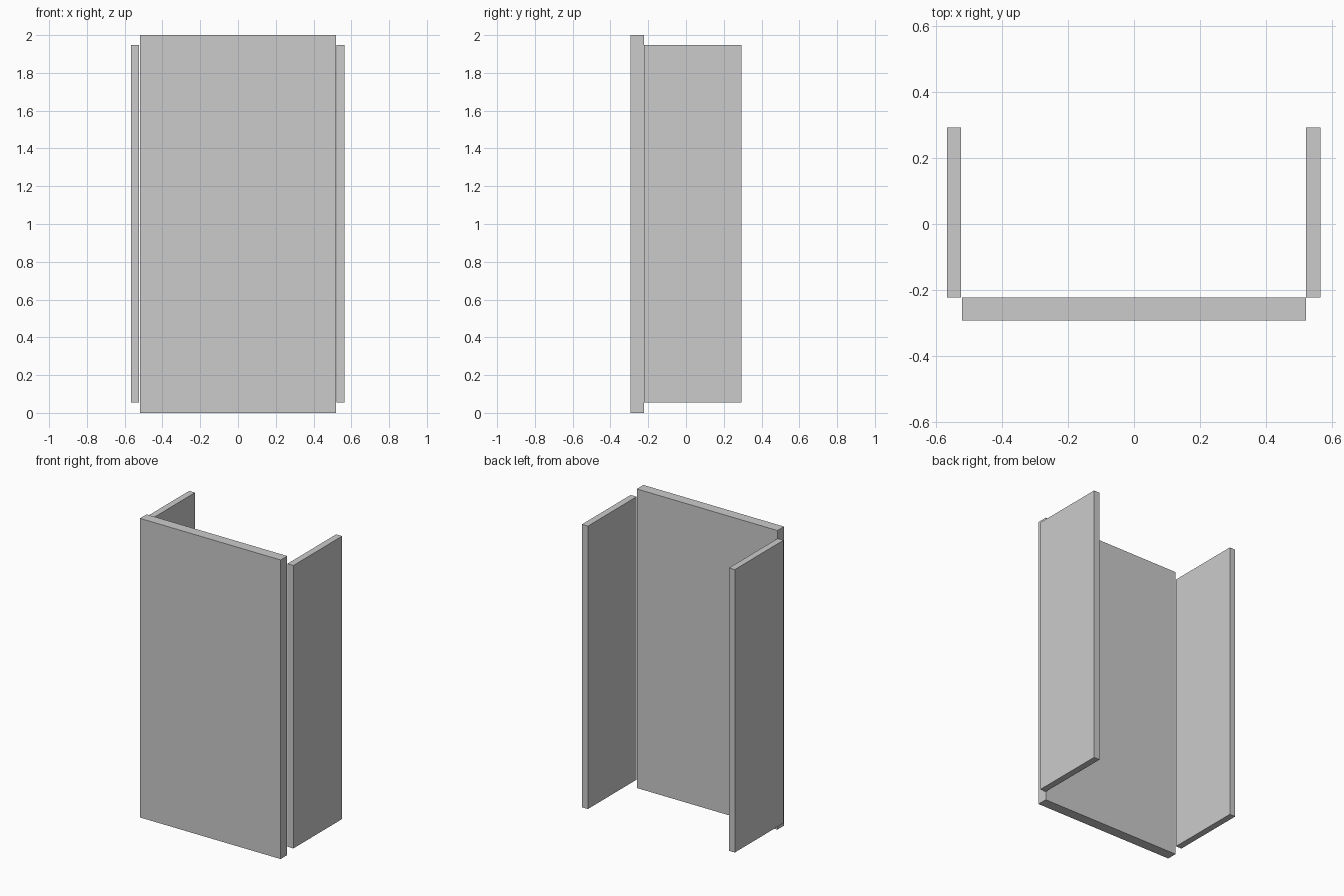
import bpy

if "Cube" in bpy.data.objects:
    bpy.data.objects.remove(bpy.data.objects["Cube"])


def box(name, lo, hi):
    """Axis-aligned box between two corners."""
    centre = [(a + b) / 2 for a, b in zip(lo, hi)]
    size = [b - a for a, b in zip(lo, hi)]
    bpy.ops.mesh.primitive_cube_add(size=1, location=centre)
    obj = bpy.context.object
    obj.name = name
    obj.scale = size
    bpy.ops.object.transform_apply(location=False, rotation=False, scale=True)
    return obj


# Tall front panel
box("front_panel", (-0.52, -0.2925, 0.0), (0.52, -0.223, 2.0))

# Thinner, shorter side panels standing behind its edges
for name, x0, x1 in (("left_panel", -0.566, -0.523), ("right_panel", 0.521, 0.565)):
    box(name, (x0, -0.222, 0.056), (x1, 0.2925, 1.948))
